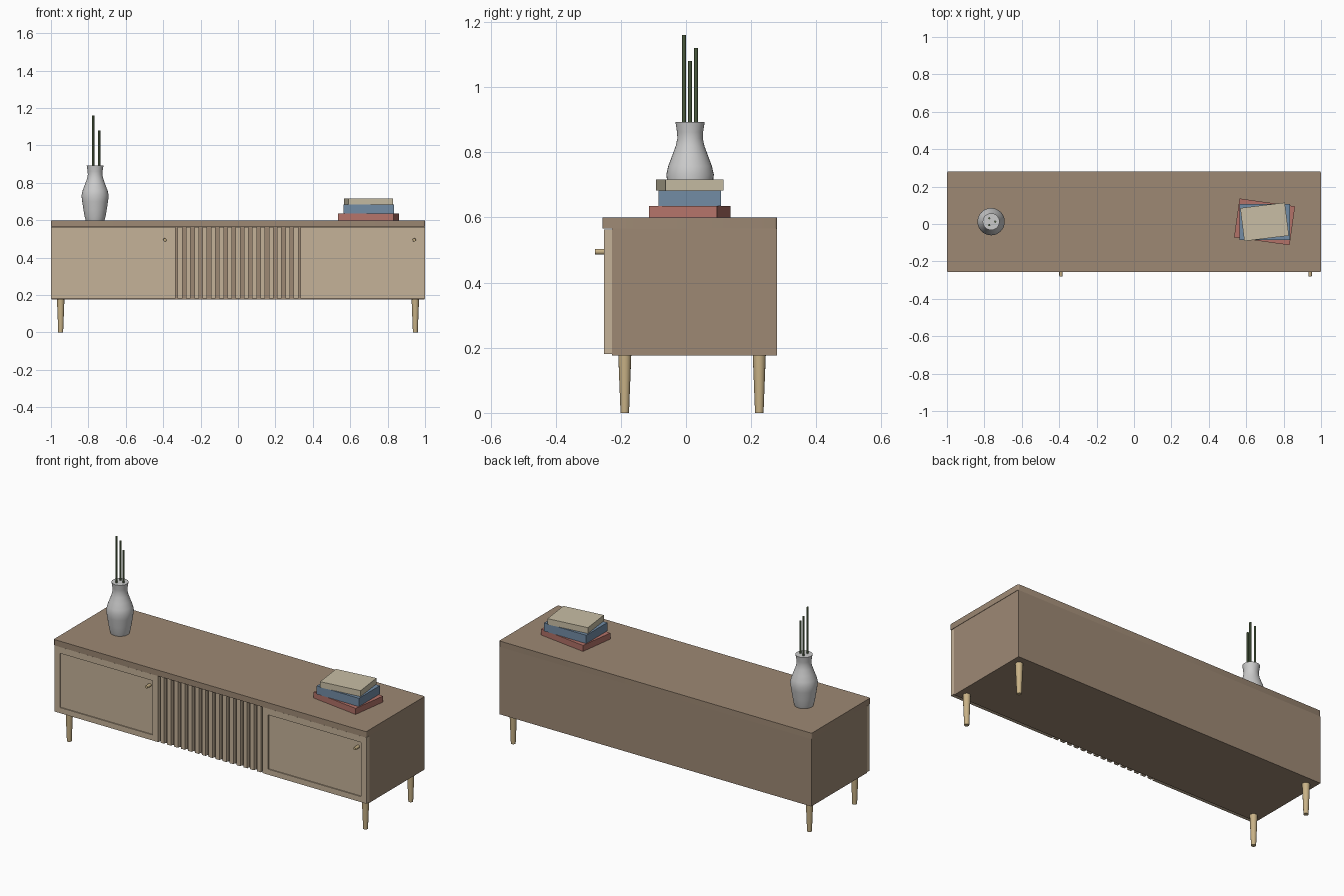
import bpy, bmesh, math

if "Cube" in bpy.data.objects:
    bpy.data.objects.remove(bpy.data.objects["Cube"])


def material(name, rgb):
    m = bpy.data.materials.new(name)
    m.diffuse_color = (*rgb, 1)
    m.use_nodes = True
    m.node_tree.nodes["Principled BSDF"].inputs["Base Color"].default_value = m.diffuse_color
    return m


WOOD = material("brown_wood", (0.34, 0.25, 0.175))
PALE = material("pale_wood", (0.56, 0.445, 0.314))
LEG = material("leg_wood", (0.58, 0.445, 0.24))
CERAMIC = material("ceramic", (0.68, 0.68, 0.66))
STEM = material("stem_green", (0.127, 0.188, 0.09))
RED = material("red_cover", (0.456, 0.171, 0.141))
BLUE = material("blue_cover", (0.171, 0.262, 0.376))
CREAM = material("cream_cover", (0.578, 0.515, 0.376))


def finish(name, bm, mat, loc=(0, 0, 0), smooth=False):
    bmesh.ops.recalc_face_normals(bm, faces=bm.faces)
    me = bpy.data.meshes.new(name)
    bm.to_mesh(me)
    bm.free()
    ob = bpy.data.objects.new(name, me)
    bpy.context.collection.objects.link(ob)
    ob.location = loc
    me.materials.append(mat)
    if smooth:
        bpy.ops.object.select_all(action='DESELECT')
        ob.select_set(True)
        bpy.context.view_layer.objects.active = ob
        bpy.ops.object.shade_smooth_by_angle(angle=math.radians(40))
    return ob


def box_bm(x0, x1, y0, y1, z0, z1):
    bm = bmesh.new()
    bmesh.ops.create_cube(bm, size=1)
    for v in bm.verts:
        v.co.x = x0 if v.co.x < 0 else x1
        v.co.y = y0 if v.co.y < 0 else y1
        v.co.z = z0 if v.co.z < 0 else z1
    return bm


def lathe(name, profile, mat, loc, sides=32):
    """Closed solid of revolution from (radius, height) pairs."""
    bm = bmesh.new()
    rings = [[bm.verts.new((r * math.cos(2 * math.pi * i / sides),
                            r * math.sin(2 * math.pi * i / sides), z))
              for i in range(sides)] for r, z in profile]
    for a, b in zip(rings, rings[1:]):
        for i in range(sides):
            j = (i + 1) % sides
            bm.faces.new((a[i], a[j], b[j], b[i]))
    bm.faces.new(rings[0])
    bm.faces.new(rings[-1])
    return finish(name, bm, mat, loc, smooth=True)


# Cabinet carcass
finish("cabinet_body", box_bm(-0.998, 0.998, -0.227, 0.28, 0.176, 0.566), WOOD)

# Top board with rounded vertical corners
bm = box_bm(-1, 1, -0.257, 0.28, 0.566, 0.6)
upright = [e for e in bm.edges if abs(e.verts[0].co.z - e.verts[1].co.z) > 0.01]
bmesh.ops.bevel(bm, geom=upright, offset=0.008, segments=3, affect='EDGES', profile=0.5)
finish("top_board", bm, WOOD, smooth=True)

# Doors with a shallow recessed panel, each with a round knob
for side, x0, x1 in (("left", -0.999, -0.334), ("right", 0.334, 0.999)):
    bm = box_bm(x0, x1, -0.252, -0.227, 0.181, 0.563)
    bm.normal_update()
    front = min(bm.faces, key=lambda f: f.calc_center_median().y)
    bmesh.ops.inset_region(bm, faces=[front], thickness=0.051, depth=0)
    inner = list(front.verts)
    for v in inner:
        v.co.z += 0.0 if v.co.z > 0.4 else -0.004
    walls = bmesh.ops.extrude_face_region(bm, geom=[front])
    for v in (g for g in walls["geom"] if isinstance(g, bmesh.types.BMVert)):
        v.co.y += 0.006
    if front.is_valid:
        bm.faces.remove(front)
    finish(side + "_door", bm, PALE)
    knob = lathe(side + "_knob", [(0.009, 0), (0.009, 0.028), (0.008, 0.034)], LEG,
                 (x1 - 0.057, -0.246, 0.495), 16)
    knob.rotation_euler.x = math.pi / 2

# Row of upright slats in the middle
COUNT, WIDTH = 15, 0.025
pitch = 0.664 / COUNT
for i in range(COUNT):
    x = (i - (COUNT - 1) / 2) * pitch
    finish(f"slat_{i + 1}", box_bm(x - WIDTH / 2, x + WIDTH / 2, -0.25, -0.227, 0.181, 0.563), PALE)

# Tapered legs
for x, sx in ((-0.948, "left"), (0.948, "right")):
    for y, sy in ((-0.188, "front"), (0.225, "back")):
        lathe(f"{sy}_{sx}_leg", [(0.013, 0), (0.02, 0.177)], LEG, (x, y, 0), 16)

# Vase
lathe("vase", [(0.05, 0), (0.056, 0.02), (0.062, 0.055), (0.069, 0.1), (0.073, 0.132),
               (0.067, 0.158), (0.055, 0.19), (0.044, 0.22), (0.039, 0.243),
               (0.04, 0.262), (0.045, 0.293)], CERAMIC, (-0.764, 0.0125, 0.6))

# Stems
for i, (x, y, top) in enumerate(((-0.774, -0.006, 1.16), (-0.742, 0.0125, 1.08), (-0.774, 0.031, 1.12))):
    lathe(f"stem_{i + 1}", [(0.006, 0), (0.006, top - 0.8)], STEM, (x, y, 0.8), 8)

# Stack of books
for name, w, d, z0, z1, ang, mat in (("bottom_book", 0.30, 0.21, 0.6, 0.635, -8, RED),
                                     ("middle_book", 0.27, 0.193, 0.635, 0.683, 0, BLUE),
                                     ("top_book", 0.24, 0.178, 0.683, 0.717, 7, CREAM)):
    book = finish(name, box_bm(-w / 2, w / 2, -d / 2, d / 2, 0, z1 - z0), mat, (0.698, 0.0115, z0))
    book.rotation_euler.z = math.radians(ang)
